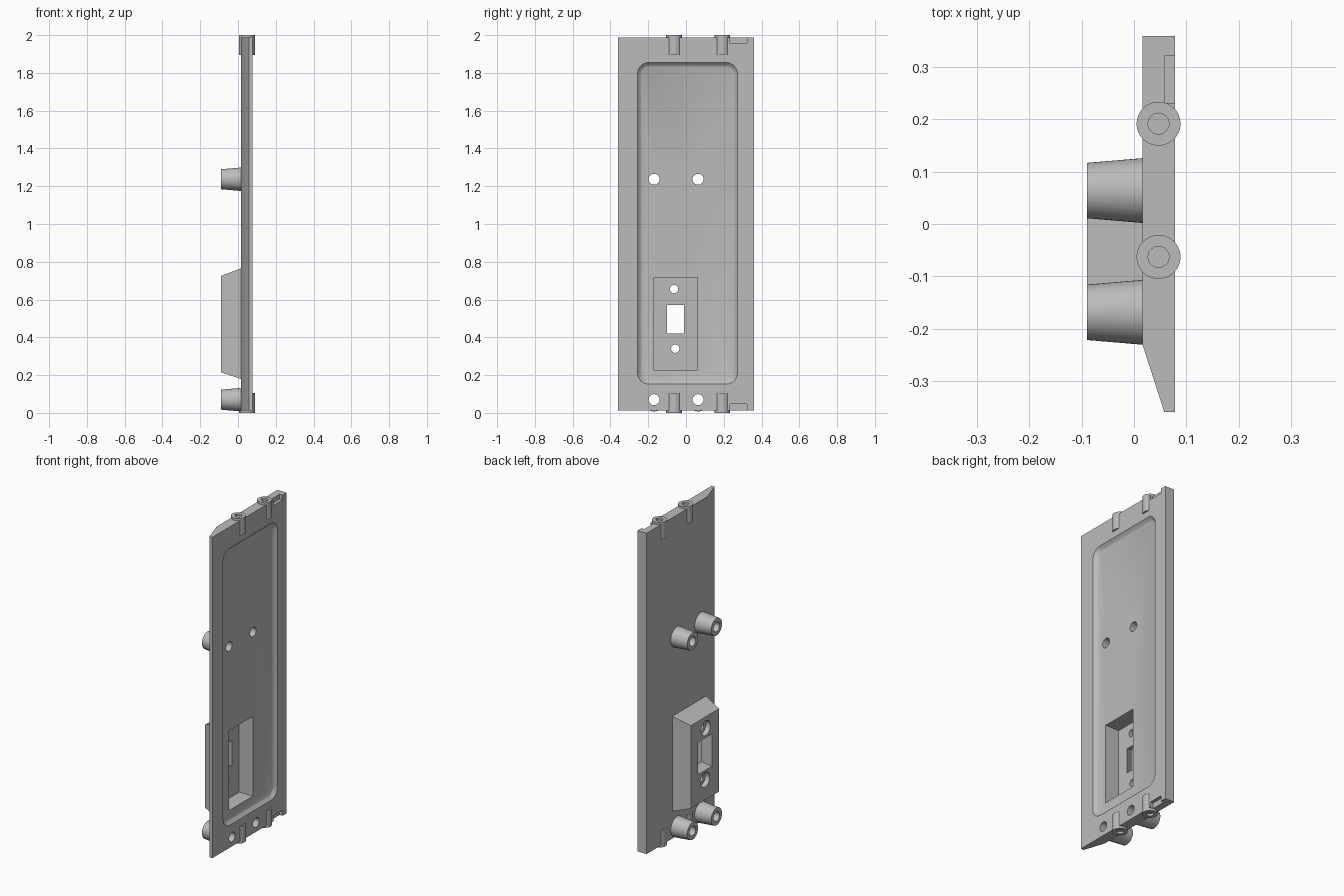
import bpy, bmesh, math
from mathutils import Vector

if "Cube" in bpy.data.objects:
    bpy.data.objects.remove(bpy.data.objects["Cube"], do_unlink=True)

grey = bpy.data.materials.new("plain grey")
grey.use_nodes = True
colour = (0.5, 0.5, 0.5, 1)
grey.diffuse_color = colour
grey.node_tree.nodes["Principled BSDF"].inputs["Base Color"].default_value = colour

BACK, FRONT, FLOOR = 0.016, 0.078, 0.058   # panel faces and recess floor, along x
TIP = -0.09                                # end of pegs and housing
LOW, HIGH = 0.013, 1.987                   # panel ends
PEG_Y = (-0.169, 0.064)
PEG_Z = (0.07, 1.237)
BOSS_Y = (-0.063, 0.192)


def loft(name, rings):
    """Solid skinned through rings of equal point count, capped at both ends."""
    bm = bmesh.new()
    rows = [[bm.verts.new(p) for p in ring] for ring in rings]
    n = len(rows[0])
    for a, b in zip(rows, rows[1:]):
        for i in range(n):
            j = (i + 1) % n
            bm.faces.new((a[i], a[j], b[j], b[i]))
    bm.faces.new(rows[0][::-1])
    bm.faces.new(rows[-1])
    bmesh.ops.recalc_face_normals(bm, faces=bm.faces)
    mesh = bpy.data.meshes.new(name)
    bm.to_mesh(mesh)
    bm.free()
    mesh.materials.append(grey)
    obj = bpy.data.objects.new(name, mesh)
    bpy.context.collection.objects.link(obj)
    return obj


def rect(x, y0, y1, z0, z1):
    return [(x, y0, z0), (x, y1, z0), (x, y1, z1), (x, y0, z1)]


def rounded(x, y0, y1, z0, z1, r, steps=8):
    pts = []
    corners = ((y1 - r, z1 - r), (y0 + r, z1 - r), (y0 + r, z0 + r), (y1 - r, z0 + r))
    for k, (cy, cz) in enumerate(corners):
        for i in range(steps + 1):
            a = math.pi / 2 * (k + i / steps)
            pts.append((x, cy + r * math.cos(a), cz + r * math.sin(a)))
    return pts


def circle(centre, r, axis, n=48):
    pts = []
    for i in range(n):
        a = math.tau * i / n
        c, s = r * math.cos(a), r * math.sin(a)
        pts.append(Vector(centre) + Vector((0, c, s) if axis == "x" else (c, s, 0)))
    return pts


def round_x(name, y, z, x0, r0, x1, r1):
    return loft(name, [circle((x0, y, z), r0, "x"), circle((x1, y, z), r1, "x")])


def cut(obj, cutters):
    """Subtract every cutter from the object and bake the result."""
    for c in cutters:
        m = obj.modifiers.new("cut", "BOOLEAN")
        m.operation, m.solver, m.object = "DIFFERENCE", "EXACT", c
    graph = bpy.context.evaluated_depsgraph_get()
    graph.update()
    baked = bpy.data.meshes.new_from_object(obj.evaluated_get(graph))
    obj.modifiers.clear()
    obj.data = baked


# Cutters: recess, housing cavity, window, screw holes, peg holes, notches
recess = loft("recess_cutter", [
    rounded(FRONT + 0.01, -0.267, 0.282, 0.142, 1.865, 0.07),
    rounded(FRONT, -0.257, 0.272, 0.152, 1.855, 0.06),
    rounded(FLOOR + 0.003, -0.241, 0.256, 0.168, 1.839, 0.045),
    rounded(FLOOR, -0.235, 0.25, 0.174, 1.833, 0.04)])
cavity = loft("cavity_cutter", [rect(x, -0.172, 0.062, 0.228, 0.718) for x in (-0.035, 0.1)])
window = loft("window_cutter", [
    rect(TIP - 0.01, -0.126, 0.016, 0.393, 0.6),
    rect(-0.035, -0.1, -0.01, 0.42, 0.572),
    rect(0, -0.1, -0.01, 0.42, 0.572)])
screw_holes = []
for y, z in ((-0.063, 0.655), (-0.057, 0.34)):
    screw_holes.append(round_x("screw_hole_cutter", y, z, TIP - 0.02, 0.022, 0, 0.022))
    screw_holes.append(round_x("counterbore_cutter", y, z, TIP - 0.02, 0.045, -0.06, 0.045))
peg_holes = [round_x("peg_hole_cutter", y, z, TIP - 0.02, 0.029, 0.1, 0.029)
             for y in PEG_Y for z in PEG_Z]
notches = [loft("notch_cutter", [rect(x, 0.232, 0.322, z0, z1) for x in (FLOOR, 0.1)])
           for z0, z1 in ((LOW - 0.02, 0.047), (1.957, HIGH + 0.02))]

# Panel with one long bevelled edge
outline = [(BACK, 0.36), (BACK, -0.23), (FLOOR, -0.36), (FRONT, -0.36), (FRONT, 0.36)]
panel = loft("panel", [[(x, y, z) for x, y in outline] for z in (LOW, HIGH)])
cut(panel, [recess, cavity] + peg_holes + notches)
parts = [panel]

# Tapered switch housing
housing = loft("switch_housing", [
    rect(BACK, -0.22, 0.11, 0.18, 0.765),
    rect(TIP, -0.192, 0.082, 0.215, 0.725)])
cut(housing, [cavity, window] + screw_holes)
parts.append(housing)

# Hollow tapered pegs
for z in PEG_Z:
    for y in PEG_Y:
        peg = round_x("peg", y, z, BACK, 0.062, TIP, 0.053)
        cut(peg, peg_holes)
        parts.append(peg)

# Drilled bosses at both ends
drills = []
for y in BOSS_Y:
    for end, inward in ((0, 1), (2, -1)):
        def ring(depth, r):
            return circle((0.047, y, end + inward * depth), r, "z")
        boss = loft("end_boss", [ring(0, 0.042), ring(0.105, 0.042)])
        drill = loft("drill_cutter", [ring(-0.01, 0.02), ring(0.08, 0.02), ring(0.09, 0.001)])
        cut(boss, [drill])
        drills.append(drill)
        parts.append(boss)

# Remove the cutters and shade the parts
for c in [recess, cavity, window] + screw_holes + peg_holes + notches + drills:
    bpy.data.objects.remove(c, do_unlink=True)
bpy.ops.object.select_all(action="DESELECT")
for p in parts:
    p.select_set(True)
bpy.context.view_layer.objects.active = panel
bpy.ops.object.shade_smooth_by_angle(angle=math.radians(30))
